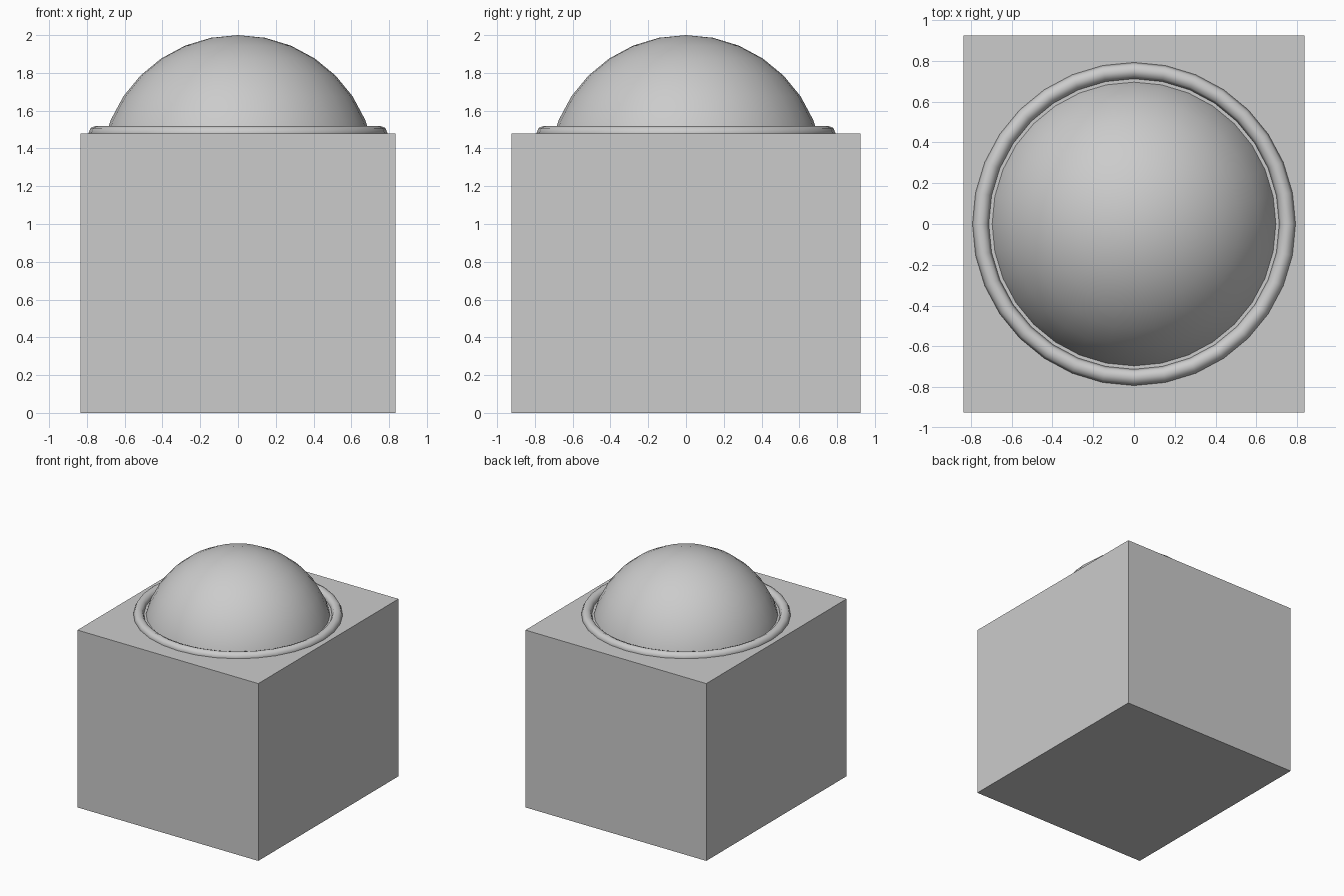
import bpy

if "Cube" in bpy.data.objects:
    bpy.data.objects.remove(bpy.data.objects["Cube"])

BASE_TOP = 1.48


def finish(name, angle=None):
    """Name the active part, apply its scale and optionally smooth it."""
    obj = bpy.context.object
    obj.name = name
    bpy.ops.object.transform_apply(location=False, rotation=False, scale=True)
    if angle is not None:
        bpy.ops.object.shade_smooth_by_angle(angle=angle)
    return obj


# Box-shaped base block
bpy.ops.mesh.primitive_cube_add(size=1, location=(0, 0, BASE_TOP / 2))
bpy.context.object.scale = (1.67, 1.85, BASE_TOP)
finish("base_block")

# Domed button: a sphere sunk into the block
R = 0.73
bpy.ops.mesh.primitive_uv_sphere_add(segments=32, ring_count=16, radius=R,
                                     location=(0, 0, 2 - R))
finish("dome_button", 0.6)

# Rounded trim ring around the dome, half sunk into the top face
bpy.ops.mesh.primitive_torus_add(major_segments=32, minor_segments=8,
                                 major_radius=0.752, minor_radius=0.04,
                                 location=(0, 0, BASE_TOP))
finish("trim_ring", 1.0)
